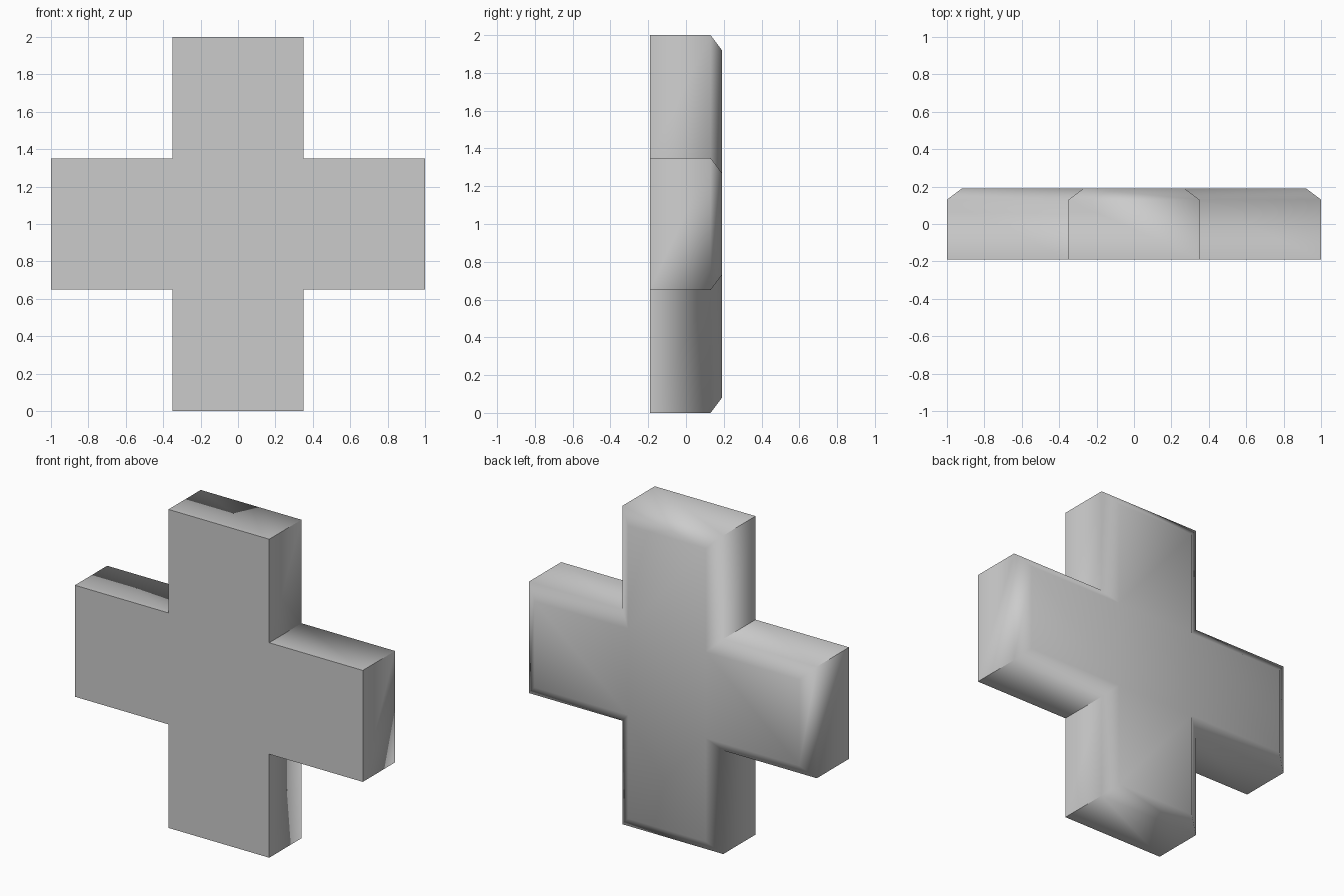
import bpy, bmesh, math

if "Cube" in bpy.data.objects:
    bpy.data.objects.remove(bpy.data.objects["Cube"])

ARM, HALF, BEVEL = 1.0, 0.35, 0.08
FRONT, SHOULDER, BACK = -0.19, 0.13, 0.19


def cross_outline(inset):
    """Twelve-point plus outline in x/z, moved inwards by inset."""
    a, h = ARM - inset, HALF - inset
    quarter = [(a, -h), (a, h), (h, h)]
    points = []
    for turn in range(4):
        for x, z in quarter:
            for _ in range(turn):
                x, z = -z, x
            points.append((x, z + ARM))
    return points


# Cross: straight sides from the front, bevelled rim at the back
bm = bmesh.new()
rings = []
for y, inset in ((FRONT, 0), (SHOULDER, 0), (BACK, BEVEL)):
    rings.append([bm.verts.new((x, y, z)) for x, z in cross_outline(inset)])
for r0, r1 in zip(rings, rings[1:]):
    for i in range(12):
        j = (i + 1) % 12
        bm.faces.new((r0[i], r0[j], r1[j], r1[i]))

# Front and back caps: a centre square plus four arms
for ring in (rings[0], rings[-1]):
    bm.faces.new([ring[i] for i in (2, 5, 8, 11)])
    for k in range(0, 12, 3):
        bm.faces.new([ring[i % 12] for i in (k - 1, k, k + 1, k + 2)])
bmesh.ops.recalc_face_normals(bm, faces=bm.faces)

mesh = bpy.data.meshes.new("cross")
bm.to_mesh(mesh)
bm.free()
cross = bpy.data.objects.new("cross", mesh)
bpy.context.collection.objects.link(cross)

# Soft shading over the back bevel, crisp front and corners
bpy.context.view_layer.objects.active = cross
cross.select_set(True)
bpy.ops.object.shade_smooth_by_angle(angle=math.radians(60))
